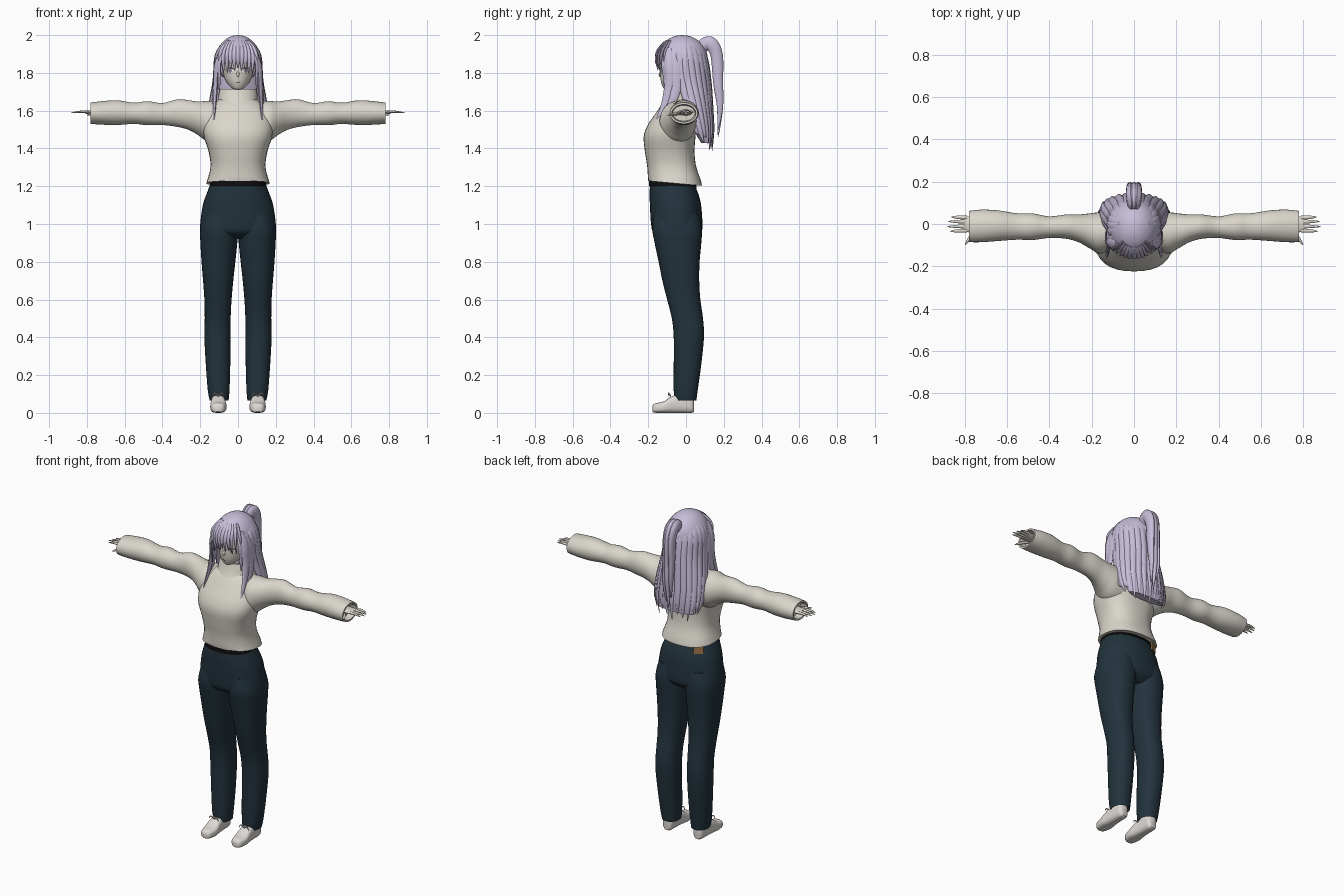
import bpy, bmesh, math
from mathutils import Vector

cube = bpy.data.objects.get("Cube")
if cube:
    bpy.data.objects.remove(cube, do_unlink=True)


def material(name, rgb):
    m = bpy.data.materials.new(name)
    m.use_nodes = True
    m.diffuse_color = (*rgb, 1)
    node = next(n for n in m.node_tree.nodes if n.type == 'BSDF_PRINCIPLED')
    node.inputs["Base Color"].default_value = (*rgb, 1)
    node.inputs["Roughness"].default_value = 0.8
    return m


KNIT = material("cream knit", (.70, .67, .60))
SKIN = material("pale skin", (.72, .68, .61))
HAIR = material("lilac hair", (.57, .51, .69))
DENIM = material("navy cloth", (.016, .033, .046))
BLACK = material("black", (.004, .004, .005))
TAN = material("tan leather", (.38, .19, .08))
WHITE = material("eye white", (.80, .80, .78))
IRIS = material("grey violet iris", (.22, .19, .28))
SHOE = material("off white shoe", (.72, .69, .66))


def smooth(keys, steps=4):
    """Catmull-Rom interpolation through tuples."""
    out = []
    for i in range(len(keys) - 1):
        p = [keys[min(max(i + k, 0), len(keys) - 1)] for k in (-1, 0, 1, 2)]
        for s in range(steps):
            t = s / steps
            out.append(tuple(
                b + .5 * t * (c - a + t * (2 * a - 5 * b + 4 * c - d + t * (3 * (b - c) + d - a)))
                for a, b, c, d in zip(*p)))
    return out + [tuple(keys[-1])]


def skin_rings(bm, rings):
    """Bridge rings of points and cap both ends."""
    rows = [[bm.verts.new(p) for p in ring] for ring in rings]
    n = len(rows[0])
    for lo, hi in zip(rows, rows[1:]):
        for j in range(n):
            bm.faces.new((lo[j], lo[(j + 1) % n], hi[(j + 1) % n], hi[j]))
    bm.faces.new(rows[0][::-1])
    bm.faces.new(rows[-1])


def tube(bm, axis, keys, power=2.0, start=(), end=(), n=32):
    """Loft (position, a0, a1, b0, b1) sections; start and end are unsmoothed lips."""
    rings = []
    for t, a0, a1, b0, b1 in list(start) + smooth(keys) + list(end):
        ring = []
        for j in range(n):
            c, s = math.cos(math.tau * j / n), math.sin(math.tau * j / n)
            a = (a0 + a1) / 2 + (a1 - a0) / 2 * math.copysign(abs(c) ** (2 / power), c)
            b = (b0 + b1) / 2 + (b1 - b0) / 2 * math.copysign(abs(s) ** (2 / power), s)
            ring.append({'x': (t, a, b), 'y': (a, t, b), 'z': (a, b, t)}[axis])
        rings.append(ring)
    skin_rings(bm, rings)


def lock(bm, pts, side, w, d, root=.6, n=8):
    """Tapered flat strand along a path; side is the width direction."""
    path = [Vector(p) for p in smooth(pts)]
    side = Vector(side).normalized()
    rings = []
    for i, p in enumerate(path):
        tan = (path[min(i + 1, len(path) - 1)] - path[max(i - 1, 0)]).normalized()
        u = (side - tan * side.dot(tan)).normalized()
        v = tan.cross(u)
        t = i / (len(path) - 1)
        r = min(1, root + 3 * t) * (1 - t ** 3) + .03
        rings.append([p + u * (w * r * math.cos(math.tau * j / n))
                      + v * (d * r * math.sin(math.tau * j / n)) for j in range(n)])
    skin_rings(bm, rings)


def make(name, bm, mat, mirror=False, angle=45):
    bmesh.ops.recalc_face_normals(bm, faces=bm.faces)
    me = bpy.data.meshes.new(name)
    bm.to_mesh(me)
    bm.free()
    me.materials.append(mat)
    ob = bpy.data.objects.new(name, me)
    bpy.context.scene.collection.objects.link(ob)
    if mirror:
        ob.modifiers.new("Mirror", 'MIRROR').use_mirror_merge = False
    bpy.ops.object.select_all(action='DESELECT')
    ob.select_set(True)
    bpy.context.view_layer.objects.active = ob
    bpy.ops.object.shade_smooth_by_angle(angle=math.radians(angle))
    return ob


def part(name, axis, keys, mat, power=2.0, mirror=False, **kw):
    bm = bmesh.new()
    tube(bm, axis, keys, power, **kw)
    return make(name, bm, mat, mirror)


def sym(rows):
    return [(z, -h, h, f, b) for z, h, f, b in rows]


# Sweater body with a hem that dips at the back
bm = bmesh.new()
tube(bm, 'z', sym([(1.215, .168, -.2, .085), (1.3, .146, -.205, .055), (1.38, .155, -.217, .045),
                   (1.46, .18, -.224, .05), (1.52, .185, -.205, .055), (1.58, .17, -.165, .06),
                   (1.63, .135, -.13, .055), (1.66, .1, -.1, .045)]), 2.4,
     start=sym([(1.218, .155, -.19, .075)]))
for v in bm.verts:
    if v.co.z < 1.225:
        v.co.z -= .09 * (v.co.y + .055)
make("sweater_body", bm, KNIT)

# Folded collar
part("sweater_collar", 'z', sym([(1.62, .108, -.135, .055), (1.655, .104, -.115, .055),
                                 (1.69, .102, -.1, .055), (1.715, .097, -.092, .05)]), KNIT,
     end=sym([(1.715, .085, -.08, .04), (1.68, .08, -.075, .035)]))

# Sleeves with soft folds and an open cuff
part("sleeves", 'x', [(.08, -.12, .05, 1.42, 1.65), (.16, -.14, .055, 1.435, 1.652),
                      (.21, -.115, .05, 1.47, 1.648), (.26, -.087, .045, 1.498, 1.655),
                      (.32, -.07, .045, 1.514, 1.66), (.4, -.066, .036, 1.524, 1.64),
                      (.48, -.076, .05, 1.523, 1.65), (.55, -.074, .05, 1.53, 1.642),
                      (.64, -.08, .064, 1.524, 1.655), (.72, -.086, .068, 1.526, 1.65),
                      (.78, -.086, .062, 1.53, 1.643)], KNIT, mirror=True,
     end=[(.78, -.075, .052, 1.54, 1.633), (.74, -.07, .047, 1.545, 1.628)])

# Hands
bm = bmesh.new()
tube(bm, 'x', [(.7, -.03, .025, 1.57, 1.61), (.76, -.04, .036, 1.577, 1.604),
               (.805, -.036, .034, 1.582, 1.6)], n=16)
for y, tip in ((-.031, .87), (-.011, .885), (.011, .88), (.03, .865)):
    lock(bm, [(.79, y, 1.592), (.83, y * 1.05, 1.594), (tip, y * 1.1, 1.588)], (0, 1, 0), .009, .007, 1)
lock(bm, [(.745, -.03, 1.585), (.775, -.065, 1.582), (.8, -.1, 1.575)], (1, 0, 0), .01, .008, 1)
make("hands", bm, SKIN, True)

# Trousers
part("trouser_seat", 'z', sym([(.92, .14, -.12, .04), (.955, .194, -.172, .08), (1.0, .2, -.185, .087),
                               (1.1, .186, -.191, .08), (1.16, .166, -.193, .065),
                               (1.22, .143, -.19, .04)]), DENIM, 2.2)
part("trouser_legs", 'z', [(.065, .05, .15, -.06, .055), (.12, .045, .16, -.065, .062),
                           (.25, .041, .17, -.065, .08), (.4, .04, .178, -.065, .095),
                           (.5, .039, .176, -.075, .09), (.6, .034, .178, -.1, .076),
                           (.7, .025, .185, -.125, .07), (.8, .014, .193, -.145, .072),
                           (.9, .004, .199, -.166, .081), (.97, 0, .2, -.178, .084),
                           (1.05, .01, .18, -.17, .07)], DENIM, 2.25, True,
     start=[(.09, .065, .135, -.045, .04)])
part("waistband", 'z', sym([(1.198, .151, -.197, .055), (1.237, .144, -.196, .047)]), BLACK, 2.2)

# Leather patch at the back of the waist
bm = bmesh.new()
bmesh.ops.create_cube(bm, size=1)
patch = make("waist_patch", bm, TAN)
patch.scale, patch.location = (.055, .009, .048), (-.111, .036, 1.182)
patch.rotation_euler.z = math.radians(34)

# Shoes and laces
part("shoes", 'y', [(-.178, .09, .122, .006, .034), (-.165, .072, .138, .001, .05),
                    (-.12, .061, .147, 0, .06), (-.075, .065, .144, 0, .088),
                    (-.02, .07, .14, 0, .1), (.028, .073, .137, 0, .095),
                    (.042, .085, .125, .005, .07)], SHOE, 2.8, True)
bm = bmesh.new()
for s in (-1, 1):
    lock(bm, [(.104, -.082, .09), (.104 + .02 * s, -.093, .105), (.104 + .034 * s, -.09, .085)],
         (0, 1, 0), .004, .004, 1)
make("shoe_laces", bm, SHOE, True)

# Head and neck
part("head", 'z', sym([(1.712, .014, -.112, -.075), (1.722, .036, -.122, -.04), (1.76, .066, -.134, .02),
                       (1.82, .083, -.138, .06), (1.88, .092, -.138, .08), (1.94, .08, -.115, .075),
                       (1.975, .04, -.07, .04)]), SKIN)
part("neck", 'z', sym([(1.6, .05, -.06, .04), (1.76, .043, -.055, .035)]), SKIN, n=16)
bm = bmesh.new()
lock(bm, [(0, -.128, 1.81), (0, -.14, 1.787), (0, -.128, 1.779)], (1, 0, 0), .007, .006)
make("nose", bm, SKIN)


# Painted face details laid on the curve of the face
def face_strip(name, x0, x1, z, arch, height, mat, out, mirror=True):
    bm = bmesh.new()
    top, bottom = [], []
    for i in range(9):
        t = i / 8
        x = x0 + (x1 - x0) * t
        bow = 1 - (2 * t - 1) ** 2
        y = -.039 - .099 * math.sqrt(1 - (x / .083) ** 2) - out
        zc, h = z + arch * bow, height * (.25 + .75 * bow)
        top.append(bm.verts.new((x, y, zc + h)))
        bottom.append(bm.verts.new((x, y, zc - h)))
    for i in range(8):
        bm.faces.new((bottom[i], bottom[i + 1], top[i + 1], top[i]))
    make(name, bm, mat, mirror)


face_strip("eye_whites", .02, .062, 1.812, 0, .013, WHITE, .002)
face_strip("irises", .033, .05, 1.812, 0, .012, IRIS, .003)
face_strip("lashes", .016, .066, 1.816, .011, .003, BLACK, .004)
face_strip("mouth", -.012, .012, 1.752, -.002, .0015, BLACK, -.0005, False)

# Hair cap with the face left open
bm = bmesh.new()
bmesh.ops.create_uvsphere(bm, u_segments=36, v_segments=24, radius=1)
for v in bm.verts:
    v.co = (v.co.x * .117, v.co.y * .136 - .02, v.co.z * .13 + 1.87)
cut = [f for f in bm.faces if f.calc_center_median().z < 1.78
       or (f.calc_center_median().z < 1.885 and f.calc_center_median().y < -.075)]
bmesh.ops.delete(bm, geom=cut, context='FACES')
make("hair_cap", bm, HAIR)

# Fringe
bm = bmesh.new()
for i in range(-5, 6):
    x = i * .0185
    y = -.02 - .138 * math.sqrt(1 - (x / .125) ** 2)
    tip = 1.825 - .012 * (i % 2) - .0016 * i * i
    lock(bm, [(x * .5, y * .6 - .012, 1.968), (x * .9, y * .94, 1.92), (x * 1.05, y - .002, 1.87),
              (x * 1.02, y + .008, tip)], (1, -x * 6, 0), .015, .007)
make("fringe", bm, HAIR)

# Long side locks falling in front of the shoulders
bm = bmesh.new()
lock(bm, [(.08, -.09, 1.93), (.112, -.09, 1.84), (.118, -.088, 1.74), (.124, -.115, 1.63),
          (.13, -.165, 1.53)], (.25, 1, 0), .03, .014)
lock(bm, [(.08, -.06, 1.94), (.114, -.06, 1.85), (.124, -.055, 1.74), (.13, -.075, 1.65),
          (.118, -.14, 1.55)], (.1, 1, 0), .036, .012)
lock(bm, [(.085, -.105, 1.91), (.1, -.117, 1.85), (.1, -.112, 1.78), (.098, -.11, 1.69)],
     (.6, 1, 0), .016, .008)
make("side_locks", bm, HAIR, True)

# Back hair: a body with separate strands over it
part("back_hair", 'z', sym([(1.95, .08, -.04, .07), (1.88, .112, -.06, .11), (1.8, .117, -.06, .12),
                            (1.7, .126, -.045, .128), (1.6, .146, .0, .136), (1.5, .145, .04, .142),
                            (1.43, .125, .08, .135)]), HAIR)
bm = bmesh.new()
for i in range(-7, 8):
    a = math.radians(i * 14.5)
    s, c = math.sin(a), math.cos(a)
    tip = 1.375 + .022 * (i % 3) + .0015 * i * i
    lock(bm, [(.07 * s, .06 * c - .01, 1.965), (.113 * s, .113 * c - .012, 1.89),
              (.124 * s, .122 * c + .002, 1.76), (.152 * s, .095 * c + .042, 1.6),
              (.155 * s, .072 * c + .072, 1.49), (.14 * s, .045 * c + .092, tip)],
         (c, -s, 0), .024, .011)
make("back_strands", bm, HAIR)

# Ponytail made of three overlapping strands
bm = bmesh.new()
for x, tip, w in ((0, 1.46, .034), (.017, 1.5, .022), (-.017, 1.53, .022)):
    lock(bm, [(x * .4, .07, 1.9), (x * .6, .1, 1.95), (x, .135, 1.952), (x, .163, 1.89),
              (x * 1.2, .17, 1.75), (x * 1.3, .18, 1.62), (x, .17, tip)],
         (1, 0, 0), w, .036, .5, 12)
make("ponytail", bm, HAIR)
